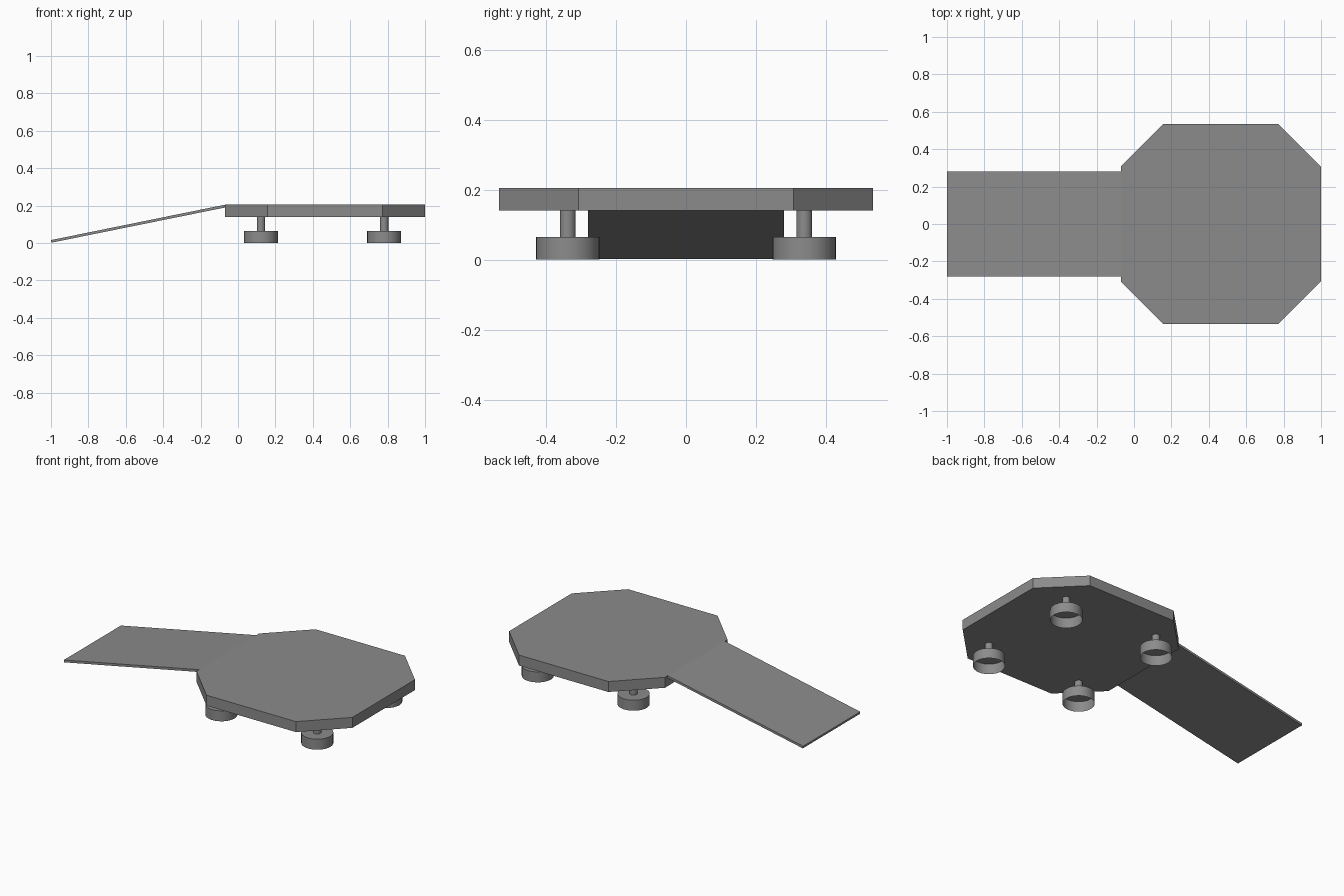
import bpy
import bmesh
import math
from mathutils import Matrix, Vector

cube = bpy.data.objects.get("Cube")
if cube:
    bpy.data.objects.remove(cube, do_unlink=True)

# One plain grey for everything
grey = bpy.data.materials.new("mid_grey")
grey.use_nodes = True
colour = (0.26, 0.26, 0.26, 1)
grey.diffuse_color = colour
grey.node_tree.nodes["Principled BSDF"].inputs["Base Color"].default_value = colour


def make_object(name, bm, smooth=False):
    bmesh.ops.recalc_face_normals(bm, faces=bm.faces)
    mesh = bpy.data.meshes.new(name)
    bm.to_mesh(mesh)
    bm.free()
    mesh.materials.append(grey)
    obj = bpy.data.objects.new(name, mesh)
    bpy.context.collection.objects.link(obj)
    if smooth:
        bpy.ops.object.select_all(action="DESELECT")
        obj.select_set(True)
        bpy.context.view_layer.objects.active = obj
        bpy.ops.object.shade_smooth_by_angle(angle=math.radians(35))
    return obj


def prism(name, outline, direction):
    """Extrude a flat outline along a direction."""
    bm = bmesh.new()
    face = bm.faces.new([bm.verts.new(p) for p in outline])
    result = bmesh.ops.extrude_face_region(bm, geom=[face], use_keep_orig=True)
    top = [v for v in result["geom"] if isinstance(v, bmesh.types.BMVert)]
    bmesh.ops.translate(bm, verts=top, vec=Vector(direction))
    return make_object(name, bm)


def cylinder(name, x, y, bottom, top, radius, open_bottom=False):
    bm = bmesh.new()
    bmesh.ops.create_cone(bm, cap_ends=True, segments=32, radius1=radius,
                          radius2=radius, depth=top - bottom,
                          matrix=Matrix.Translation((x, y, (top + bottom) / 2)))
    if open_bottom:
        bm.normal_update()
        base = [f for f in bm.faces if f.normal.z < -0.9]
        bmesh.ops.delete(bm, geom=base, context="FACES_ONLY")
    return make_object(name, bm, smooth=True)


# Octagonal platform
cx, half, flat = 0.465, 0.535, 0.307
under, deck = 0.14, 0.205
corners = [(flat, -half), (half, -flat), (half, flat), (flat, half),
           (-flat, half), (-half, flat), (-half, -flat), (-flat, -half)]
prism("platform", [(cx + x, y, under) for x, y in corners], (0, 0, deck - under))

# Sloping ramp, level with the deck at its upper end
width = 0.28
edge = cx - half
ramp_side = [(-0.998, 0.002), (edge, 0.19), (edge, deck), (-1, 0.016)]
prism("ramp", [(x, -width, z) for x, z in ramp_side], (0, 2 * width, 0))

# Four legs with hollow, open-bottomed feet
for side, x in (("right", 0.123), ("left", 0.781)):
    for end, y in (("front", -0.338), ("back", 0.338)):
        cylinder(f"{end}_{side}_stem", x, y, 0.065, under, 0.0225)
        cylinder(f"{end}_{side}_foot", x, y, 0, 0.065, 0.0905, open_bottom=True)
